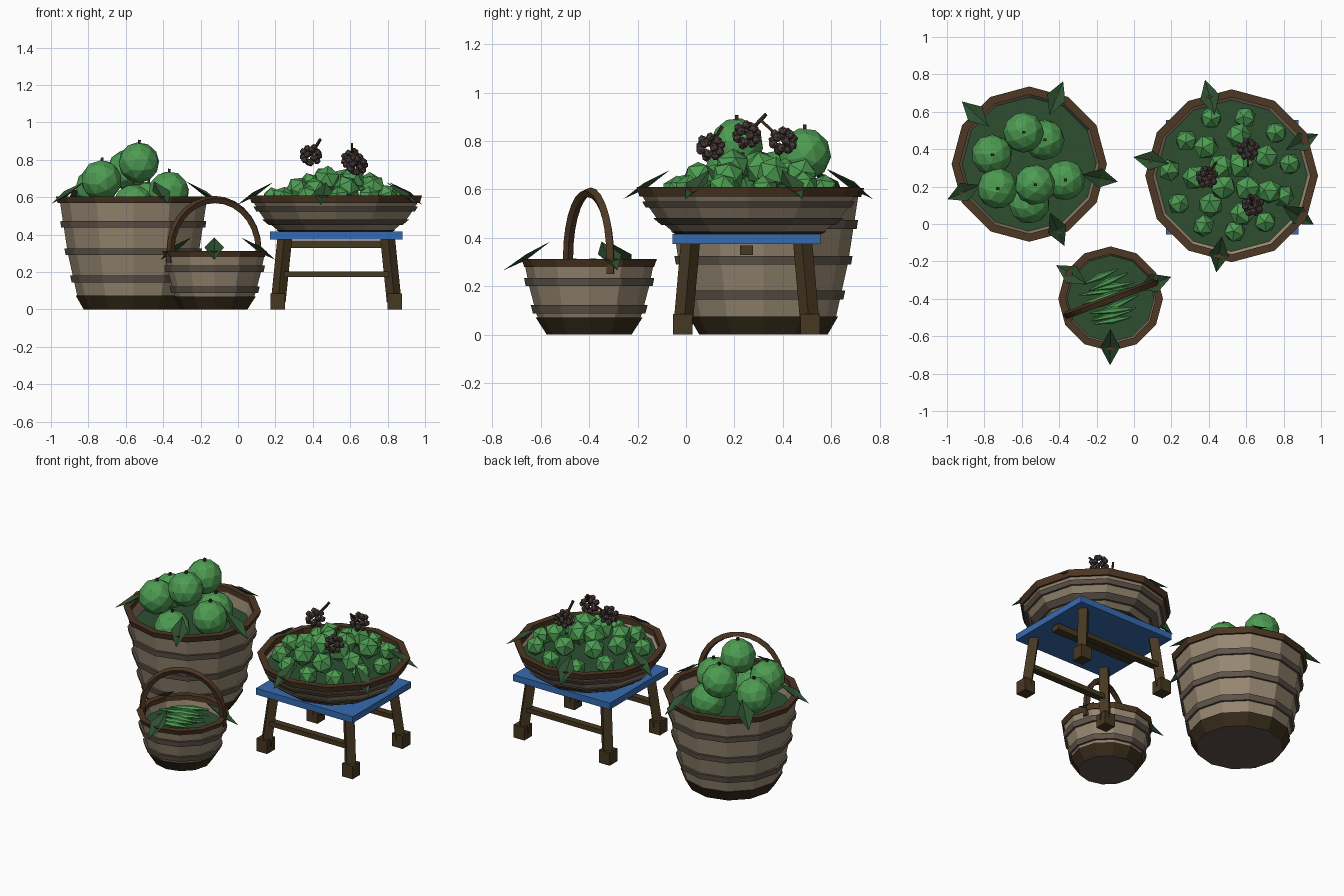
import bpy, bmesh, math, random
from mathutils import Vector, Matrix

if "Cube" in bpy.data.objects:
    bpy.data.objects.remove(bpy.data.objects["Cube"])

random.seed(4)

def material(name, rgb):
    m = bpy.data.materials.new(name)
    m.diffuse_color = (*rgb, 1)
    m.use_nodes = True
    m.node_tree.nodes["Principled BSDF"].inputs["Base Color"].default_value = m.diffuse_color
    return m

TAN = material("woven_tan", (0.31, 0.245, 0.165))
BAND = material("band_grey_brown", (0.115, 0.088, 0.068))
DARK = material("dark_wood", (0.040, 0.025, 0.011))
RIM = material("rim_brown", (0.075, 0.038, 0.017))
LEG = material("leg_wood", (0.062, 0.039, 0.015))
BLUE = material("table_blue", (0.036, 0.145, 0.44))
GREEN = material("fresh_green", (0.075, 0.33, 0.085))
LEAF = material("leaf_green", (0.026, 0.078, 0.030))
BERRY = material("berry_brown", (0.085, 0.058, 0.052))

def finish(name, bm, mats):
    me = bpy.data.meshes.new(name)
    bm.to_mesh(me)
    bm.free()
    for m in mats:
        me.materials.append(m)
    ob = bpy.data.objects.new(name, me)
    bpy.context.collection.objects.link(ob)
    return ob

def lathe(name, centre, profile, mats, sides=12):
    """Profile rows are (radius, height, material of the strip that follows)."""
    bm = bmesh.new()
    rings = []
    for r, z, _ in profile:
        rings.append([bm.verts.new((centre[0] + r * math.cos(a), centre[1] + r * math.sin(a), z))
                      for a in (math.tau * i / sides for i in range(sides))])
    for k in range(len(rings) - 1):
        for i in range(sides):
            j = (i + 1) % sides
            f = bm.faces.new((rings[k][i], rings[k][j], rings[k + 1][j], rings[k + 1][i]))
            f.material_index = profile[k][2]
    bm.faces.new(rings[0][::-1]).material_index = 1   # underside
    bm.faces.new(rings[-1]).material_index = 4        # bed of leaves
    return finish(name, bm, mats)

def basket(name, centre, wall, base_top, bands, rim, bed):
    """wall: (r, z) rows; bands: (z0, z1); rim: (r_out, r_in, z0, z1); bed: (r, z)."""
    def radius(z):
        for (r0, z0), (r1, z1) in zip(wall, wall[1:]):
            if z <= z1:
                return r0 + (r1 - r0) * (z - z0) / (z1 - z0)
        return wall[-1][0]
    z0 = wall[0][1]
    prof = [(wall[0][0], z0, 2), (radius(base_top) + 0.008, base_top, 2), (radius(base_top), base_top, 0)]
    for a, b in bands:
        prof += [(radius(a), a, 1), (radius(a) + 0.014, a, 1), (radius(b) + 0.014, b, 1), (radius(b), b, 0)]
    ro, ri, ra, rb = rim
    prof += [(radius(ra), ra, 3), (ro - 0.012, ra, 3), (ro, rb, 3), (ri, rb, 3), (ri, ra, 0), (*bed, 0)]
    return lathe(name, centre, prof, [TAN, BAND, DARK, RIM, LEAF])

def beam(bm, a, b, w, h=None):
    """Square bar between two points."""
    a, b = Vector(a), Vector(b)
    d = b - a
    rot = d.to_track_quat('Z', 'Y').to_matrix().to_4x4()
    m = Matrix.Translation((a + b) / 2) @ rot @ Matrix.Diagonal((w, h or w, d.length, 1))
    bmesh.ops.create_cube(bm, size=1, matrix=m)

def ball(bm, p, r, sub):
    spin = Matrix.Rotation(random.uniform(0, 6), 4, 'Z') @ Matrix.Rotation(random.uniform(-.5, .5), 4, 'X')
    bmesh.ops.create_icosphere(bm, subdivisions=sub, radius=r, matrix=Matrix.Translation(p) @ spin)

def rim_leaves(name, centre, z, tips):
    """Folded diamond leaves lying over a rim, drooping outward."""
    bm = bmesh.new()
    for x, y in tips:
        out = Vector((x - centre[0], y - centre[1], 0)).normalized()
        side = Vector((-out.y, out.x, 0))
        mid = Vector((x, y, z))
        rows = [mid - out * .10 + Vector((0, 0, .065)), mid + side * .052 + Vector((0, 0, .012)),
                mid + out * .095 - Vector((0, 0, .055)), mid - side * .052 + Vector((0, 0, .012)),
                mid - Vector((0, 0, .012))]
        v = [bm.verts.new(p) for p in rows]
        for i in range(4):
            bm.faces.new((v[i], v[4], v[(i + 1) % 4]))
    return finish(name, bm, [LEAF])

# Baskets and the shallow bowl
big, small, bowl = (-.56, .32), (-.125, -.40), (.522, .258)
basket("large_basket", big, [(.265, 0), (.30, .075), (.35, .30), (.392, .575)], .075,
       [(.145, .182), (.29, .325), (.437, .473)], (.415, .372, .568, .605), (.358, .50))
basket("small_basket", small, [(.175, 0), (.215, .075), (.248, .20), (.265, .285)], .07,
       [(.088, .122), (.20, .235)], (.28, .24, .28, .313), (.232, .24))
basket("shallow_bowl", bowl, [(.30, .415), (.33, .44), (.39, .49), (.44, .575)], .425,
       [(.452, .482), (.525, .55)], (.462, .42, .57, .61), (.405, .555))

# Leaves draped over each rim
rim_leaves("large_basket_leaves", big, .62, [(-.85, .59), (-.415, .675), (-.18, .245), (-.41, -.03), (-.91, .17)])
rim_leaves("small_basket_leaves", small, .32, [(-.335, -.27), (.11, -.315), (-.127, -.66)])
rim_leaves("bowl_leaves", bowl, .615, [(.405, .68), (.90, .44), (.09, .34), (.88, .045), (.455, -.165)])

# Arched handle of the small basket
cu = bpy.data.curves.new("basket_handle", 'CURVE')
cu.dimensions = '3D'
cu.bevel_depth = .021
cu.bevel_resolution = 0
cu.use_fill_caps = True
path = [(-1, .25)] + [(-math.cos(math.pi * i / 14), .32 + .268 * math.sin(math.pi * i / 14)) for i in range(15)] + [(1, .25)]
sp = cu.splines.new('POLY')
sp.points.add(len(path) - 1)
for pt, (t, z) in zip(sp.points, path):
    pt.co = (small[0] + .235 * t, small[1] + .087 * t, z, 1)
sp.use_smooth = False
cu.materials.append(RIM)
bpy.context.collection.objects.link(bpy.data.objects.new("basket_handle", cu))

# Bean pods: slim tapered spindles
bm = bmesh.new()
for i in range(10):
    off = -.115 + .026 * i
    ang = math.radians(random.uniform(5, 28))
    p = Vector((small[0] + random.uniform(-.03, .03) - off * .3, small[1] + off, .275 + .012 * (i % 3)))
    half = .15 - .4 * abs(off)
    for s in (-1, 1):
        m = (Matrix.Translation(p) @ Matrix.Rotation(ang, 4, 'Z') @ Matrix.Rotation(s * math.pi / 2, 4, 'Y')
             @ Matrix.Translation((0, 0, half / 2)))
        bmesh.ops.create_cone(bm, cap_ends=False, segments=6, radius1=.019, radius2=.004, depth=half, matrix=m)
finish("bean_pods", bm, [GREEN])

# Round fruit with short stems
fruit = [(-.76, .37, .65), (-.59, .49, .745), (-.73, .19, .69), (-.53, .21, .785),
         (-.37, .235, .63), (-.48, .45, .575), (-.56, .11, .56)]
bm, stems = bmesh.new(), bmesh.new()
for p in fruit:
    ball(bm, p, .11, 2)
    beam(stems, (p[0], p[1], p[2] + .09), (p[0] + .004, p[1], p[2] + .122), .014)
finish("round_fruit", bm, [GREEN])
finish("fruit_stems", stems, [DARK])

# Heap of leafy vegetables in the bowl: two rings and a raised middle
bm = bmesh.new()
for count, dist, z, r, turn in ((11, .315, .60, .062, .2), (7, .20, .65, .07, .5), (4, .09, .69, .075, .9)):
    for i in range(count):
        a = turn + math.tau * i / count
        d = dist + random.uniform(-.02, .02)
        ball(bm, (bowl[0] + d * math.cos(a), bowl[1] + d * math.sin(a), z + random.uniform(-.012, .018)), r, 1)
finish("heaped_vegetables", bm, [GREEN])

# Berry clusters with slanting stems
bm, stems = bmesh.new(), bmesh.new()
for x, y, z, sx, sy in ((.39, .25, .825, .05, .08), (.61, .40, .80, .0, -.09), (.635, .10, .775, -.015, .05)):
    for i in range(16):
        t = 1 - 2 * (i + .5) / 16
        a = i * 2.4
        s = math.sqrt(1 - t * t)
        ball(bm, (x + .046 * s * math.cos(a), y + .046 * s * math.sin(a), z + .044 * t), .02, 1)
    beam(stems, (x, y, z), (x + sx, y + sy, z + .085), .012)
finish("berry_clusters", bm, [BERRY])
finish("berry_stems", stems, [DARK])

# Table: slab, splayed legs with feet, stretchers
tx, ty = .525, .25
bm = bmesh.new()
bmesh.ops.create_cube(bm, size=1, matrix=Matrix.Translation((tx, ty, .395)) @ Matrix.Diagonal((.71, .61, .042, 1)))
finish("table_top", bm, [BLUE])
bm = bmesh.new()
for sx in (-1, 1):
    for sy in (-1, 1):
        beam(bm, (tx + sx * .31, ty + sy * .262, .04), (tx + sx * .275, ty + sy * .232, .38), .056)
        foot = Matrix.Translation((tx + sx * .313, ty + sy * .263, .0425)) @ Matrix.Diagonal((.078, .08, .085, 1))
        bmesh.ops.create_cube(bm, size=1, matrix=foot)
finish("table_legs", bm, [LEG])
bm = bmesh.new()
for y in (ty - .25, ty + .25):
    beam(bm, (tx - .29, y, .188), (tx + .29, y, .188), .045, .03)
beam(bm, (tx - .30, ty, .348), (tx + .30, ty, .348), .055, .04)
finish("table_stretchers", bm, [LEG])
